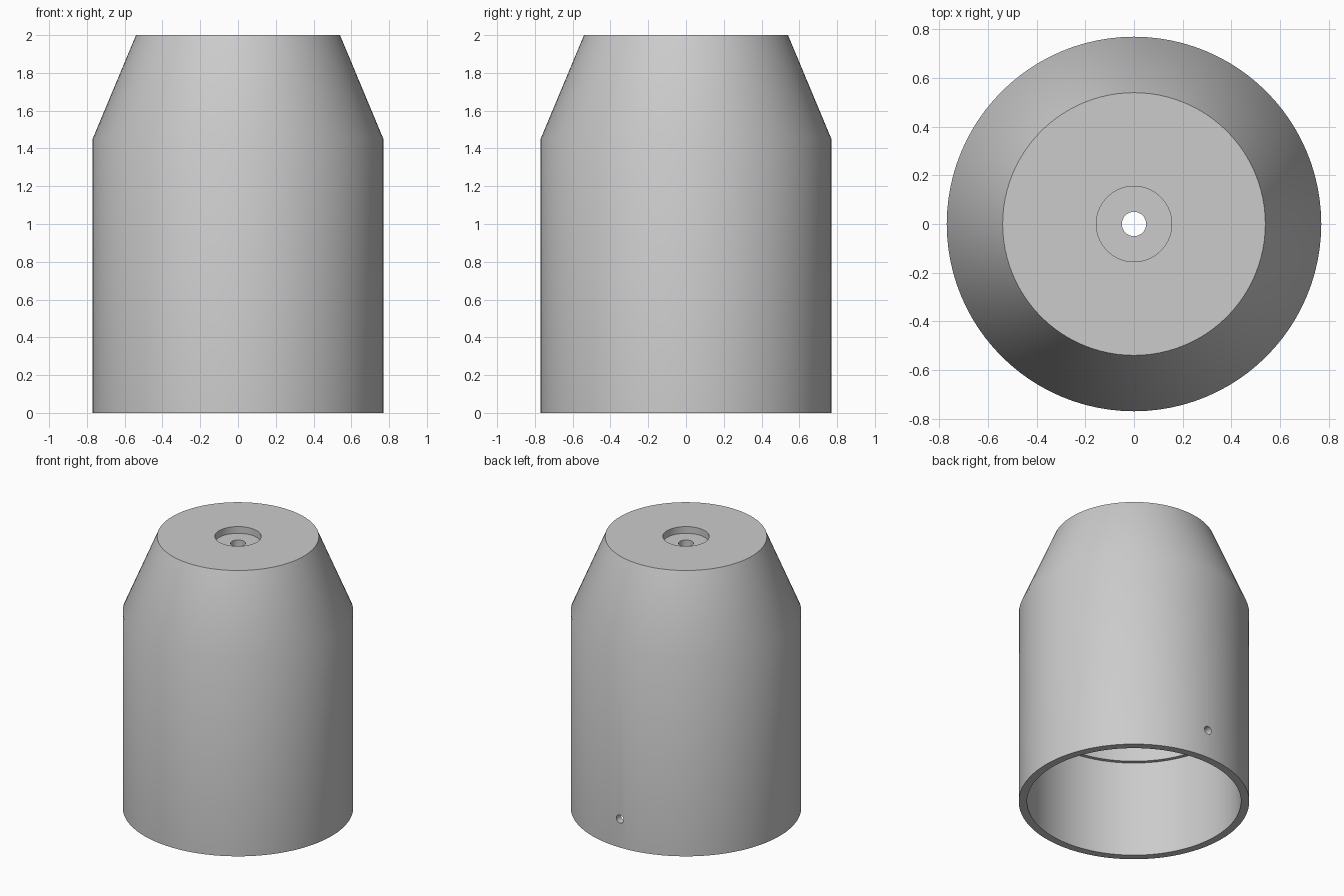
import bpy
import bmesh
from math import radians
from mathutils import Matrix, Vector

SEGMENTS = 96

cube = bpy.data.objects.get("Cube")
if cube:
    bpy.data.objects.remove(cube, do_unlink=True)

# One plain grey finish
grey = bpy.data.materials.new("mid grey")
grey.use_nodes = True
colour = (0.6, 0.6, 0.6, 1)
grey.diffuse_color = colour
grey.node_tree.nodes["Principled BSDF"].inputs["Base Color"].default_value = colour


def add_object(name, bm):
    bmesh.ops.recalc_face_normals(bm, faces=bm.faces)
    mesh = bpy.data.meshes.new(name)
    bm.to_mesh(mesh)
    bm.free()
    mesh.materials.append(grey)
    obj = bpy.data.objects.new(name, mesh)
    bpy.context.collection.objects.link(obj)
    return obj


def lathe(name, profile):
    """Spin a closed (radius, height) outline around z."""
    bm = bmesh.new()
    verts = [bm.verts.new((r, 0, z)) for r, z in profile]
    edges = [bm.edges.new((a, b)) for a, b in zip(verts, verts[1:] + verts[:1])]
    bmesh.ops.spin(bm, geom=verts + edges, cent=(0, 0, 0), axis=(0, 0, 1),
                   angle=radians(360), steps=SEGMENTS)
    bmesh.ops.remove_doubles(bm, verts=bm.verts, dist=0.0005)
    return add_object(name, bm)


# Hollow housing: outer wall, tapered shoulder, counterbored top, stepped bore
housing = lathe("housing", [
    (0.77, 0), (0.77, 1.45), (0.54, 2),          # outside
    (0.155, 2), (0.155, 1.95), (0.05, 1.95),     # recess and centre hole
    (0.05, 1.88), (0.48, 1.88), (0.69, 1.4),     # inner ceiling and taper
    (0.69, 0.71), (0.715, 0.71), (0.715, 0),     # ledge and open mouth
])

# Small round hole drilled through the back wall
bm = bmesh.new()
bmesh.ops.create_cone(bm, cap_ends=True, segments=24, radius1=0.03, radius2=0.03,
                      depth=0.3, matrix=Matrix.Translation(Vector((0, 0.75, 0.21)))
                      @ Matrix.Rotation(radians(90), 4, "X"))
drill = add_object("back_hole_cutter", bm)
drill.hide_render = True

cut = housing.modifiers.new("back hole", "BOOLEAN")
cut.operation = "DIFFERENCE"
cut.solver = "EXACT"
cut.object = drill

bpy.ops.object.select_all(action="DESELECT")
housing.select_set(True)
bpy.context.view_layer.objects.active = housing
bpy.ops.object.modifier_apply(modifier=cut.name)
bpy.data.objects.remove(drill, do_unlink=True)
bpy.ops.object.shade_smooth_by_angle(angle=radians(30))
